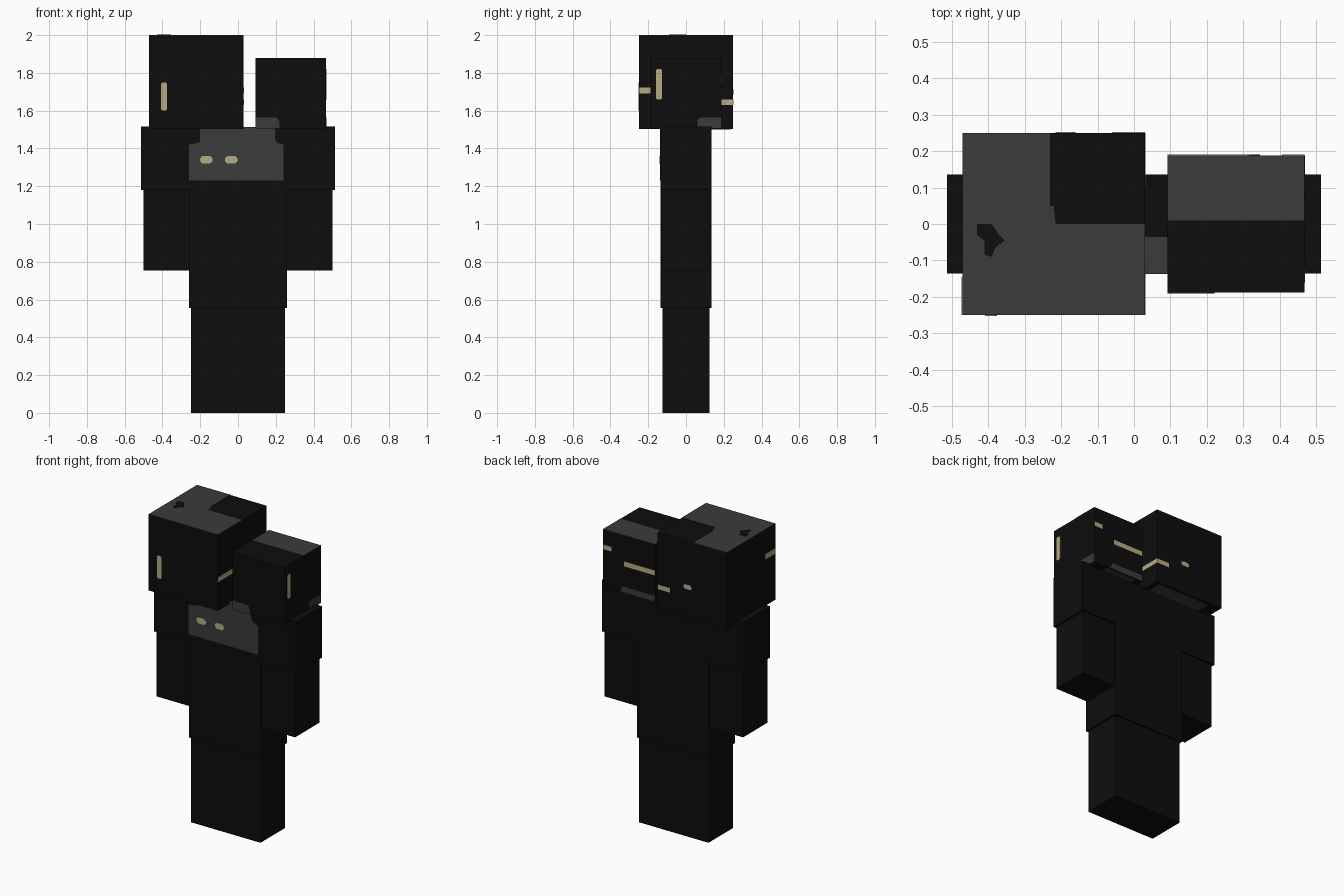
import bpy
import bmesh

cube = bpy.data.objects.get("Cube")
if cube:
    bpy.data.objects.remove(cube, do_unlink=True)


def material(name, rgb):
    m = bpy.data.materials.new(name)
    m.use_nodes = True
    m.diffuse_color = (*rgb, 1)
    bsdf = next(n for n in m.node_tree.nodes if n.type == 'BSDF_PRINCIPLED')
    bsdf.inputs["Base Color"].default_value = (*rgb, 1)
    bsdf.inputs["Roughness"].default_value = 0.9
    return m


BLACK = material("soft black", (0.004, 0.004, 0.004))
GREY = material("dark grey", (0.043, 0.043, 0.043))
SAND = material("pale sand", (0.46, 0.41, 0.23))


def finish(name, bm, mat):
    bmesh.ops.recalc_face_normals(bm, faces=bm.faces[:])
    mesh = bpy.data.meshes.new(name)
    bm.to_mesh(mesh)
    bm.free()
    mesh.materials.append(mat)
    obj = bpy.data.objects.new(name, mesh)
    bpy.context.collection.objects.link(obj)
    return obj


def box(name, x, y, z, mat=BLACK):
    """Box from (min, max) pairs."""
    bm = bmesh.new()
    bmesh.ops.create_cube(bm, size=1)
    for v in bm.verts:
        for i, (lo, hi) in enumerate((x, y, z)):
            v.co[i] = hi if v.co[i] > 0 else lo
    return finish(name, bm, mat)


def plate(name, axis, level, sign, outline, mat, rise=0.002):
    """Thin painted shape lying on the plane axis = level, facing sign."""
    def point(u, v, d):
        return {0: (d, u, v), 1: (u, d, v), 2: (u, v, d)}[axis]
    bm = bmesh.new()
    base = [bm.verts.new(point(u, v, level - sign * 0.002)) for u, v in outline]
    top = [bm.verts.new(point(u, v, level + sign * rise)) for u, v in outline]
    bm.faces.new(base)
    bm.faces.new(top)
    n = len(base)
    for i in range(n):
        j = (i + 1) % n
        bm.faces.new((base[i], base[j], top[j], top[i]))
    return finish(name, bm, mat)


def bar(u0, u1, v0, v1, c=0.0):
    """Rectangle outline, with corners cut by c."""
    if not c:
        return [(u0, v0), (u1, v0), (u1, v1), (u0, v1)]
    return [(u0 + c, v0), (u1 - c, v0), (u1, v0 + c), (u1, v1 - c),
            (u1 - c, v1), (u0 + c, v1), (u0, v1 - c), (u0, v0 + c)]


# Body
box("jacket", (-0.26, 0.26), (-0.135, 0.135), (0.555, 1.512))
for side, s in (("left", 1), ("right", -1)):
    def span(a, b):
        return tuple(sorted((s * a, s * b)))
    box(side + "_leg", span(0, 0.25), (-0.125, 0.125), (0, 0.56))
    box(side + "_arm", span(0.255, 0.5), (-0.125, 0.125), (0.755, 1.45))
    box(side + "_sleeve", span(0.255, 0.513), (-0.135, 0.135), (1.18, 1.515))

# Heads
box("large_head", (-0.47, 0.03), (-0.25, 0.25), (1.502, 1.998))
box("small_head", (0.092, 0.467), (-0.188, 0.188), (1.505, 1.878))

# Chest panel, collar and chest spots
plate("chest_panel", 1, -0.135, -1,
      [(-0.26, 1.23), (0.24, 1.23), (0.24, 1.42), (0.205, 1.43), (0.195, 1.45),
       (0.195, 1.512), (-0.2, 1.512), (-0.2, 1.44), (-0.21, 1.43), (-0.26, 1.42)], GREY)
plate("collar", 2, 1.512, 1, bar(-0.2, 0.2, -0.137, -0.035), GREY)
for i, x in enumerate((-0.168, -0.036)):
    plate(f"chest_spot_{i + 1}", 1, -0.135, -1,
          bar(x - 0.033, x + 0.033, 1.32, 1.36, 0.012), SAND, 0.004)

# Large head markings
plate("large_head_crown", 2, 1.998, 1,
      [(-0.47, -0.25), (0.03, -0.25), (0.03, 0), (-0.215, 0), (-0.22, 0.05),
       (-0.23, 0.05), (-0.23, 0.25), (-0.47, 0.25)], GREY)
plate("crown_spot", 2, 1.998, 1,
      [(-0.43, 0), (-0.39, 0), (-0.37, -0.03), (-0.355, -0.045), (-0.38, -0.065),
       (-0.39, -0.09), (-0.41, -0.085), (-0.41, -0.045), (-0.43, -0.03)], BLACK, 0.004)
plate("large_head_underside", 2, 1.502, -1, bar(-0.38, 0.0, 0.1, 0.235), GREY)
plate("large_head_front_slit", 1, -0.25, -1, bar(-0.408, -0.376, 1.6, 1.75, 0.008), SAND)
plate("large_head_left_front_slit", 0, 0.03, 1, bar(-0.25, -0.09, 1.69, 1.722), SAND)
plate("large_head_left_back_slit", 0, 0.03, 1, bar(0.1, 0.25, 1.63, 1.66), SAND)
plate("large_head_back_slit", 1, 0.25, 1, bar(-0.06, 0.03, 1.63, 1.66), SAND)
plate("large_head_back_spot", 1, 0.25, 1, bar(-0.215, -0.16, 1.685, 1.715, 0.008), SAND)
plate("large_head_right_slit", 0, -0.47, -1, bar(-0.25, -0.145, 1.805, 1.84), SAND)

# Small head markings
plate("small_head_crown", 2, 1.878, 1, bar(0.092, 0.467, 0.01, 0.188), GREY)
plate("small_head_underside", 2, 1.505, -1, bar(0.14, 0.36, 0.1, 0.18), GREY)
plate("small_head_front_patch", 1, -0.188, -1,
      [(0.092, 1.505), (0.22, 1.505), (0.22, 1.54), (0.205, 1.565), (0.092, 1.565)], GREY)
plate("small_head_left_patch", 0, 0.467, 1,
      [(0.06, 1.505), (0.188, 1.505), (0.188, 1.565), (0.075, 1.565), (0.06, 1.55)], GREY)
plate("small_head_back_patch", 1, 0.188, 1,
      [(0.092, 1.505), (0.345, 1.505), (0.325, 1.545), (0.092, 1.545)], GREY)
plate("small_head_left_slit", 0, 0.467, 1, bar(-0.16, -0.126, 1.66, 1.82, 0.008), SAND)
plate("small_head_back_slit", 1, 0.188, 1, bar(0.092, 0.315, 1.678, 1.71), SAND)
plate("small_head_back_corner_slit", 1, 0.188, 1, bar(0.405, 0.467, 1.75, 1.78), SAND)
